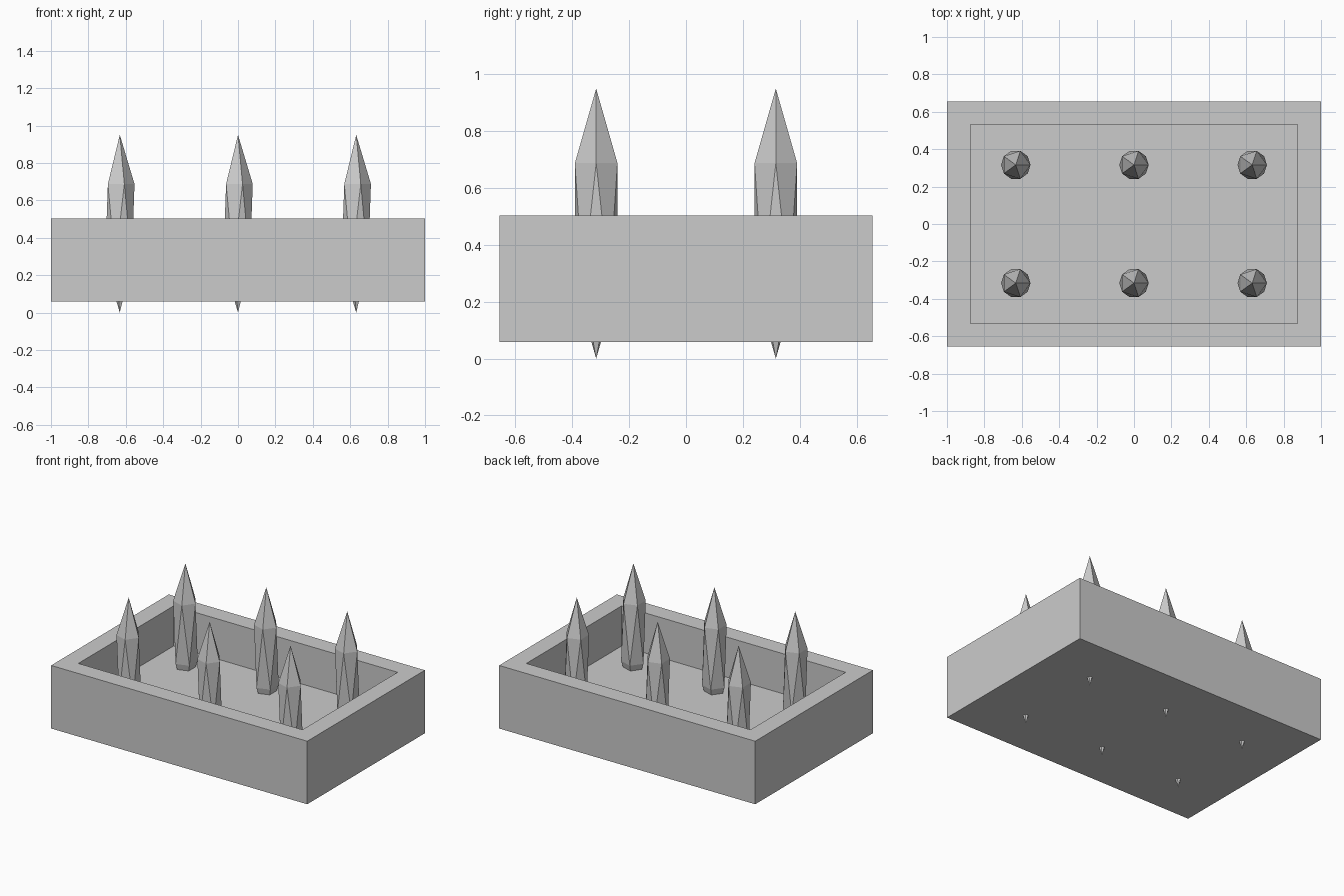
import bpy
import bmesh
from mathutils import Matrix, Vector

if "Cube" in bpy.data.objects:
    bpy.data.objects.remove(bpy.data.objects["Cube"])

HALF_X, HALF_Y = 1.0, 0.656
BASE_Z, RIM_Z, FLOOR_Z = 0.058, 0.503, 0.22
WALL = 0.125


def new_object(name, bm):
    mesh = bpy.data.meshes.new(name)
    bm.to_mesh(mesh)
    bm.free()
    obj = bpy.data.objects.new(name, mesh)
    bpy.context.collection.objects.link(obj)
    return obj


# Open tray: a box whose top is inset for the rim, then pushed down to the floor
bm = bmesh.new()
size = Matrix.Diagonal((2 * HALF_X, 2 * HALF_Y, RIM_Z - BASE_Z, 1))
bmesh.ops.create_cube(
    bm, size=1,
    matrix=Matrix.Translation((0, 0, (BASE_Z + RIM_Z) / 2)) @ size)
bm.normal_update()
top = max(bm.faces, key=lambda f: f.calc_center_median().z)
bmesh.ops.inset_region(bm, faces=[top], thickness=WALL, use_even_offset=True)
inner = bmesh.ops.extrude_discrete_faces(bm, faces=[top])["faces"][0]
bmesh.ops.translate(bm, verts=inner.verts, vec=Vector((0, 0, FLOOR_Z - RIM_Z)))
bmesh.ops.recalc_face_normals(bm, faces=bm.faces)
new_object("tray", bm)

# Crystal spikes: stretched icosahedra piercing the floor, sharing one mesh
bm = bmesh.new()
bmesh.ops.create_icosphere(bm, subdivisions=1, radius=1,
                           matrix=Matrix.Diagonal((0.088, 0.088, 0.475, 1)))
spike = new_object("spike", bm)
spots = [(x, y) for y in (-0.316, 0.316) for x in (-0.632, 0, 0.632)]
for i, (x, y) in enumerate(spots):
    obj = spike if i == 0 else spike.copy()
    if i:
        bpy.context.collection.objects.link(obj)
    obj.name = f"spike_{i + 1}"
    obj.location = (x, y, 0.475)
